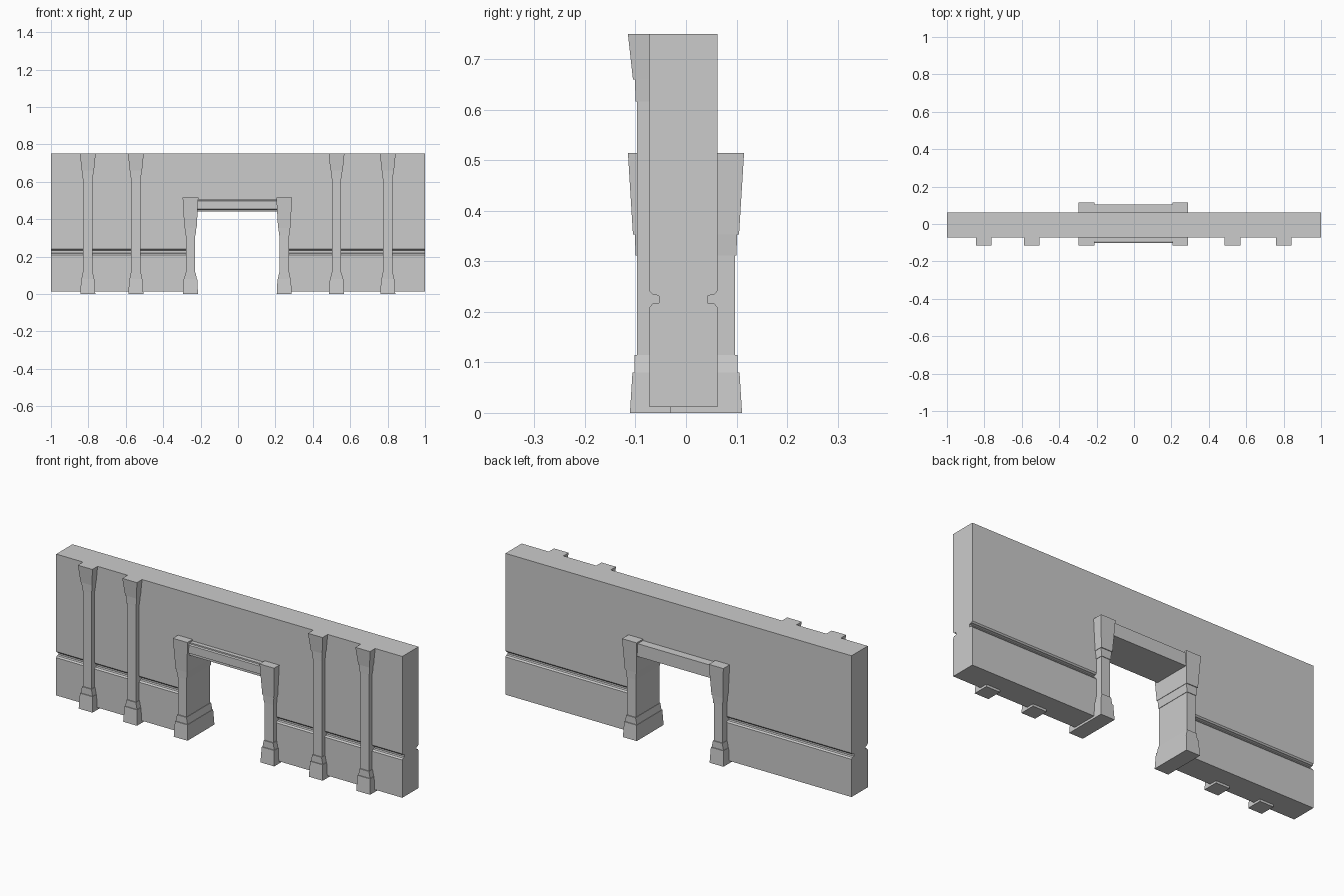
import bpy, bmesh

if "Cube" in bpy.data.objects:
    bpy.data.objects.remove(bpy.data.objects["Cube"])


def finish(bm, name):
    bmesh.ops.recalc_face_normals(bm, faces=bm.faces)
    mesh = bpy.data.meshes.new(name)
    bm.to_mesh(mesh)
    bm.free()
    obj = bpy.data.objects.new(name, mesh)
    bpy.context.collection.objects.link(obj)
    return obj


def extrude_x(name, profile, x0, x1):
    """Extrude a (y, z) outline along x."""
    bm = bmesh.new()
    face = bm.faces.new([bm.verts.new((x0, y, z)) for y, z in profile])
    ext = bmesh.ops.extrude_face_region(bm, geom=[face])
    verts = [v for v in ext["geom"] if isinstance(v, bmesh.types.BMVert)]
    bmesh.ops.translate(bm, verts=verts, vec=(x1 - x0, 0, 0))
    return finish(bm, name)


def post(name, x, levels, back=None):
    """Stack rectangular rings (z, half width, depth); back=None mirrors the depth."""
    bm = bmesh.new()
    rings = []
    for z, w, d in levels:
        b = d if back is None else back
        rings.append([bm.verts.new((x + sx * w, y, z))
                      for sx, y in ((-1, -d), (1, -d), (1, b), (-1, b))])
    for lo, hi in zip(rings, rings[1:]):
        for i in range(4):
            j = (i + 1) % 4
            bm.faces.new((lo[i], lo[j], hi[j], hi[i]))
    bm.faces.new(rings[0])
    bm.faces.new(rings[-1])
    return finish(bm, name)


# Wall slab with a moulded groove on both sides
front, rear = -0.072, 0.062
groove = [(0, 0.209), (0.006, 0.217), (0.019, 0.218),
          (0.019, 0.231), (0.014, 0.233), (0.006, 0.234), (0, 0.241)]
profile = [(front, 0.012)] + [(front + d, z) for d, z in groove] + [(front, 0.75)]
profile += [(rear, 0.75)] + [(rear - d, z) for d, z in reversed(groove)] + [(rear, 0.012)]
wall = extrude_x("wall", profile, -1, 1)

# Doorway opening
cutter = extrude_x("doorway_cutter", [(-0.3, -0.1), (-0.3, 0.44), (0.3, 0.44), (0.3, -0.1)],
                   -0.25, 0.244)
cutter.hide_render = True
cutter.hide_set(True)
cut = wall.modifiers.new("doorway", 'BOOLEAN')
cut.operation = 'DIFFERENCE'
cut.solver = 'EXACT'
cut.object = cutter


def levels(block_z, cap_z, top_z):
    """Flared base, plain shaft, collar and flared capital."""
    return [(0, 0.040, 0.111), (0.08, 0.036, 0.106), (0.08, 0.034, 0.102),
            (0.115, 0.027, 0.102), (0.115, 0.025, 0.097),
            (block_z, 0.025, 0.097), (block_z, 0.027, 0.100), (cap_z, 0.031, 0.101),
            (cap_z, 0.033, 0.105), (top_z, 0.042, 0.115)]


# Front pilasters
for x in (-0.803, -0.546, 0.527, 0.801):
    post("pilaster", x, levels(0.617, 0.66, 0.75), back=-0.03)

# Door jambs, running through the wall
for x in (-0.254, 0.247):
    post("door_jamb", x, levels(0.312, 0.353, 0.515))

# Lintel between the jamb capitals, with narrow moulded edges
extrude_x("lintel", [(-0.094, 0.44), (-0.094, 0.45), (-0.101, 0.454), (-0.101, 0.496),
                     (-0.094, 0.500), (-0.094, 0.507), (0.105, 0.507), (0.105, 0.44)],
          -0.23, 0.223)
